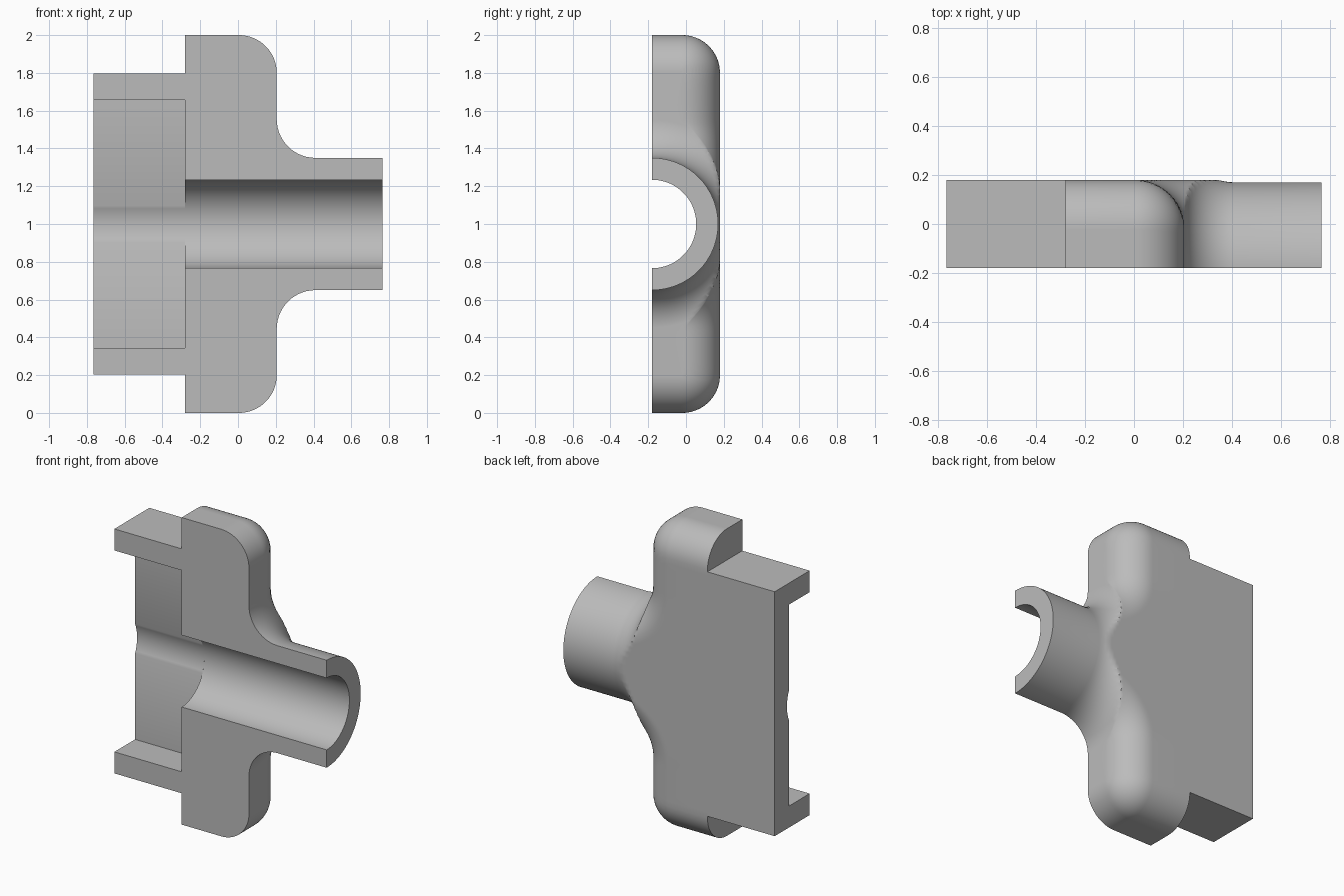
import bpy, bmesh, math
from math import sin, cos, sqrt, hypot, radians, pi

if "Cube" in bpy.data.objects:
    bpy.data.objects.remove(bpy.data.objects["Cube"])

CY, CZ = -0.18, 1.0          # bore axis, lying in the flat front plane
BORE, TUBE, RND, FIL = 0.234, 0.35, 0.2, 0.205
X0, XW, XE = -0.28, 0.205, 0.765   # body left, body right wall, tube end

grey = bpy.data.materials.new("plain grey")
grey.diffuse_color = (0.5, 0.5, 0.5, 1)
grey.use_nodes = True
grey.node_tree.nodes["Principled BSDF"].inputs["Base Color"].default_value = grey.diffuse_color


def finish(name, bm):
    bmesh.ops.recalc_face_normals(bm, faces=bm.faces)
    me = bpy.data.meshes.new(name)
    bm.to_mesh(me)
    bm.free()
    me.materials.append(grey)
    ob = bpy.data.objects.new(name, me)
    bpy.context.collection.objects.link(ob)
    bpy.ops.object.select_all(action='DESELECT')
    ob.select_set(True)
    bpy.context.view_layer.objects.active = ob
    bpy.ops.object.shade_smooth_by_angle(angle=radians(30))


def edge_distance(x, a):
    """Distance inside the front outline (half height a)."""
    if x >= XW + FIL:
        return TUBE - a
    d = 1 - a
    if a >= TUBE + FIL:
        d = min(d, XW - x)
        if x > XW - RND and a > 1 - RND:
            d = RND - hypot(x - XW + RND, a - 1 + RND)
    else:
        d = min(d, hypot(x - XW - FIL, a - TUBE - FIL) - FIL)
    return d


def inside(x, y, a):
    d = edge_distance(x, a)
    if d < 0:
        return False
    top = 0.18 if d >= RND else 0.18 - RND + sqrt(RND ** 2 - (RND - d) ** 2)
    if y > top:
        return False
    if x > XW:                     # tube and its flared root
        r = TUBE
        if x < XW + FIL:
            r += FIL - sqrt(FIL ** 2 - (XW + FIL - x) ** 2)
        return hypot(y - CY, a) <= r
    return True


def radius(x, t):
    lo, hi = 0.0, 1.2
    for _ in range(36):
        m = (lo + hi) / 2
        if inside(x, CY + m * sin(t), abs(m * cos(t))):
            lo = m
        else:
            hi = m
    return lo


# Body and tube: radial sections around the bore, lofted along x
half = sorted([i * 1.0 for i in range(0, 90)] + [math.degrees(math.atan2(0.16, 1))])
angles = [radians(a) for a in half] + [pi / 2] + [pi - radians(a) for a in reversed(half)]
xs = [X0] + [XW - RND + RND * sin(pi / 2 * i / 16) for i in range(16)]
xs += [XW - 0.0001, XW + 0.0001]
xs += [XW + FIL - FIL * cos(pi / 2 * i / 14) for i in range(1, 15)] + [XE]
bm = bmesh.new()
rings = []
for x in xs:
    out = [(radius(x, t), t) for t in angles]
    inn = [(BORE, t) for t in reversed(angles)]
    rings.append([bm.verts.new((x, CY + r * sin(t), CZ + r * cos(t))) for r, t in out + inn])
n, m = len(angles), 2 * len(angles)
for a, b in zip(rings, rings[1:]):
    for i in range(m):
        j = (i + 1) % m
        bm.faces.new((a[i], a[j], b[j], b[i]))
for r in (rings[0], rings[-1]):
    for i in range(n - 1):
        bm.faces.new((r[i], r[i + 1], r[m - 2 - i], r[m - 1 - i]))
finish("body_and_tube", bm)

# Rear channel: C-shaped section with a shallow bore groove in its floor
H, P, FLOOR, XT = 0.796, 0.656, 0.033, -0.765
g = math.asin((FLOOR - CY) / BORE)
sec = [(CY, -H), (0.18, -H), (0.18, H), (CY, H), (CY, P), (FLOOR, P)]
for i in range(13):
    t = g + (pi - 2 * g) * i / 12
    sec.append((CY + BORE * sin(t), BORE * cos(t)))
sec += [(FLOOR, -P), (CY, -P)]
bm = bmesh.new()
a, b = [[bm.verts.new((x, y, CZ + z)) for y, z in sec] for x in (XT, X0)]
for i in range(len(sec)):
    j = (i + 1) % len(sec)
    bm.faces.new((a[i], a[j], b[j], b[i]))
bm.faces.new(a)
finish("rear_channel", bm)
